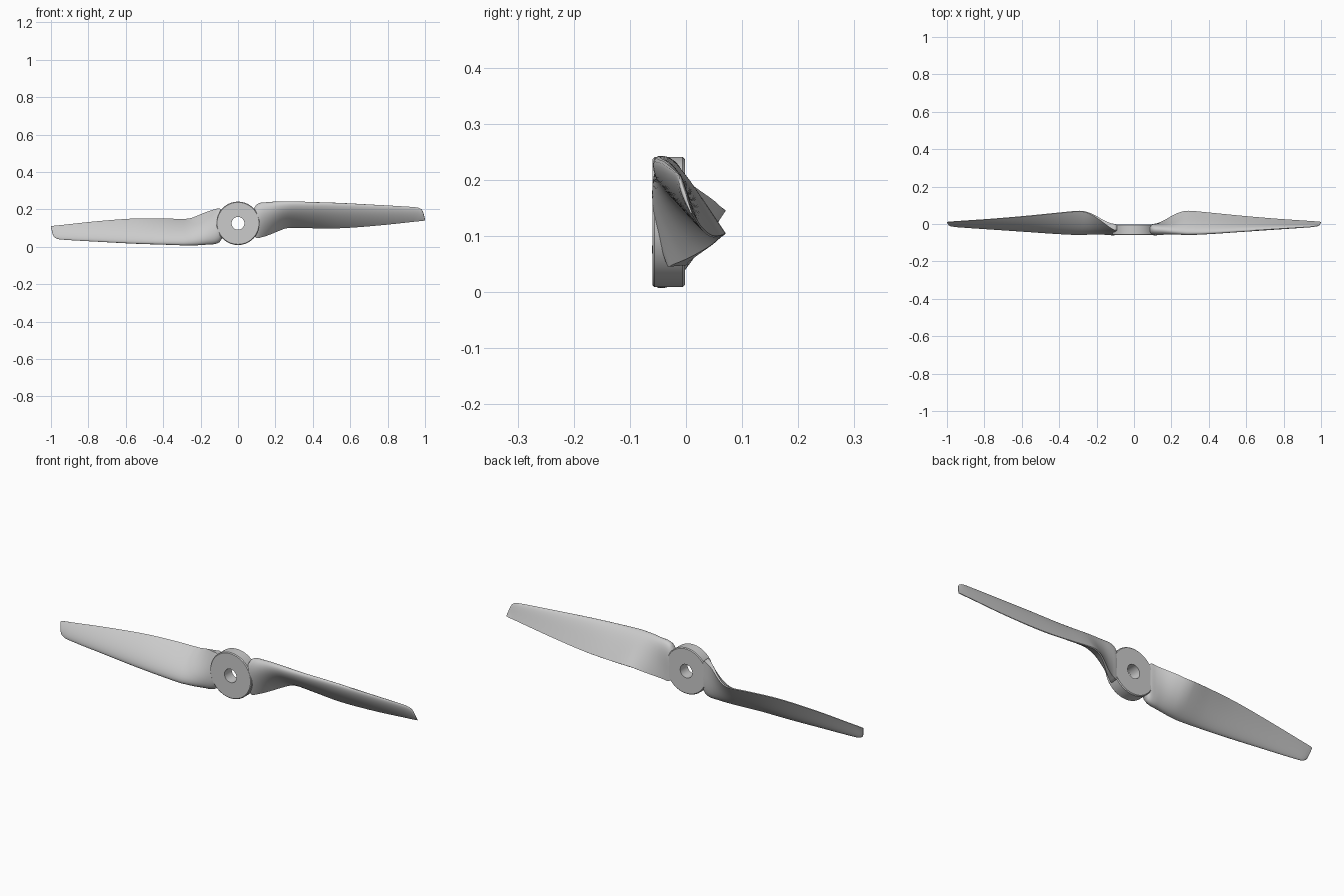
import bpy, bmesh, math
from mathutils import Vector

if "Cube" in bpy.data.objects:
    bpy.data.objects.remove(bpy.data.objects["Cube"])

CZ = 0.125  # height of the propeller axis

# blade stations: x, leading edge (y, z), trailing edge (y, z), thickness, trailing edge thickness
STATIONS = [
    (0.085, -0.030, 0.205, -0.018, 0.060, 0.045, 0.025),
    (0.100, -0.030, 0.226, -0.017, 0.047, 0.055, 0.032),
    (0.125, -0.033, 0.236, -0.008, 0.052, 0.058, 0.026),
    (0.160, -0.038, 0.238, 0.012, 0.063, 0.056, 0.016),
    (0.210, -0.046, 0.240, 0.044, 0.083, 0.052, 0.009),
    (0.250, -0.051, 0.240, 0.062, 0.098, 0.049, 0.006),
    (0.290, -0.054, 0.240, 0.069, 0.103, 0.046, 0.005),
    (0.400, -0.050, 0.237, 0.060, 0.100, 0.038, 0.004),
    (0.550, -0.040, 0.233, 0.045, 0.100, 0.031, 0.004),
    (0.750, -0.027, 0.223, 0.028, 0.114, 0.022, 0.003),
    (0.940, -0.015, 0.212, 0.015, 0.134, 0.013, 0.003),
    (0.970, -0.012, 0.206, 0.013, 0.137, 0.010, 0.003),
    (0.988, -0.008, 0.190, 0.012, 0.139, 0.007, 0.003),
    (1.000, 0.007, 0.147, 0.010, 0.141, 0.003, 0.002),
]


def smooth_stations(rows, n=5):
    def slope(i, k):
        a, b = rows[max(i - 1, 0)], rows[min(i + 1, len(rows) - 1)]
        return (b[k] - a[k]) / (b[0] - a[0])
    out = []
    for i in range(len(rows) - 1):
        p, q = rows[i], rows[i + 1]
        h = q[0] - p[0]
        for j in range(n):
            t = j / n
            row = [p[0] + h * t]
            for k in range(1, len(p)):
                row.append((2*t**3 - 3*t*t + 1) * p[k] + (t**3 - 2*t*t + t) * h * slope(i, k)
                           + (3*t*t - 2*t**3) * q[k] + (t**3 - t*t) * h * slope(i + 1, k))
            out.append(row)
    return out + [list(rows[-1])]


def section(x, yl, zl, yt, zt, thick, te, n=16):
    """Closed airfoil loop: front side from leading to trailing edge, then back."""
    le, te_pt = Vector((x, yl, zl)), Vector((x, yt, zt))
    chord = te_pt - le
    front = Vector((0, chord.z, -chord.y)).normalized()
    pts = []
    for side, steps in ((1, range(n + 1)), (-1, range(n, 0, -1))):
        for i in steps:
            s = 0.5 * (1 - math.cos(math.pi * i / n))
            half = 5 * thick * (0.2969*math.sqrt(s) - 0.126*s - 0.3516*s*s
                                + 0.2843*s**3 - 0.1036*s**4) + te * 0.5 * s * s
            camber = 0.12 * chord.length * s * (1 - s)
            pts.append(le + chord * s + front * (camber + side * half))
    return pts


def finish(bm, name, angle):
    bmesh.ops.recalc_face_normals(bm, faces=bm.faces)
    mesh = bpy.data.meshes.new(name)
    bm.to_mesh(mesh)
    bm.free()
    ob = bpy.data.objects.new(name, mesh)
    bpy.context.collection.objects.link(ob)
    bpy.ops.object.select_all(action='DESELECT')
    ob.select_set(True)
    bpy.context.view_layer.objects.active = ob
    bpy.ops.object.shade_smooth_by_angle(angle=math.radians(angle))
    return ob


def loft(bm, loops, closed=False):
    rings = [[bm.verts.new(p) for p in lp] for lp in loops]
    pairs = list(zip(rings, rings[1:])) + ([(rings[-1], rings[0])] if closed else [])
    for a, b in pairs:
        for i in range(len(a)):
            j = (i + 1) % len(a)
            bm.faces.new((a[i], a[j], b[j], b[i]))
    if not closed:
        bm.faces.new(rings[0])
        bm.faces.new(rings[-1])


# Two twisted blades, the second turned half a revolution about the hub axis
for name, sign in (("right_blade", 1), ("left_blade", -1)):
    bm = bmesh.new()
    loft(bm, [[(sign * p.x, p.y, CZ + sign * (p.z - CZ)) for p in section(*row)]
              for row in smooth_stations(STATIONS)])
    finish(bm, name, 40)

# Hub ring with a shaft hole, revolved about the y axis from (radius, y)
profile = [(0.034, -0.060), (0.112, -0.060), (0.116, -0.056),
           (0.116, -0.006), (0.112, -0.002), (0.034, -0.002)]
bm = bmesh.new()
N = 64
loft(bm, [[(r * math.cos(2*math.pi*i/N), y, CZ + r * math.sin(2*math.pi*i/N))
           for i in range(N)] for r, y in profile], closed=True)
finish(bm, "hub", 30)
